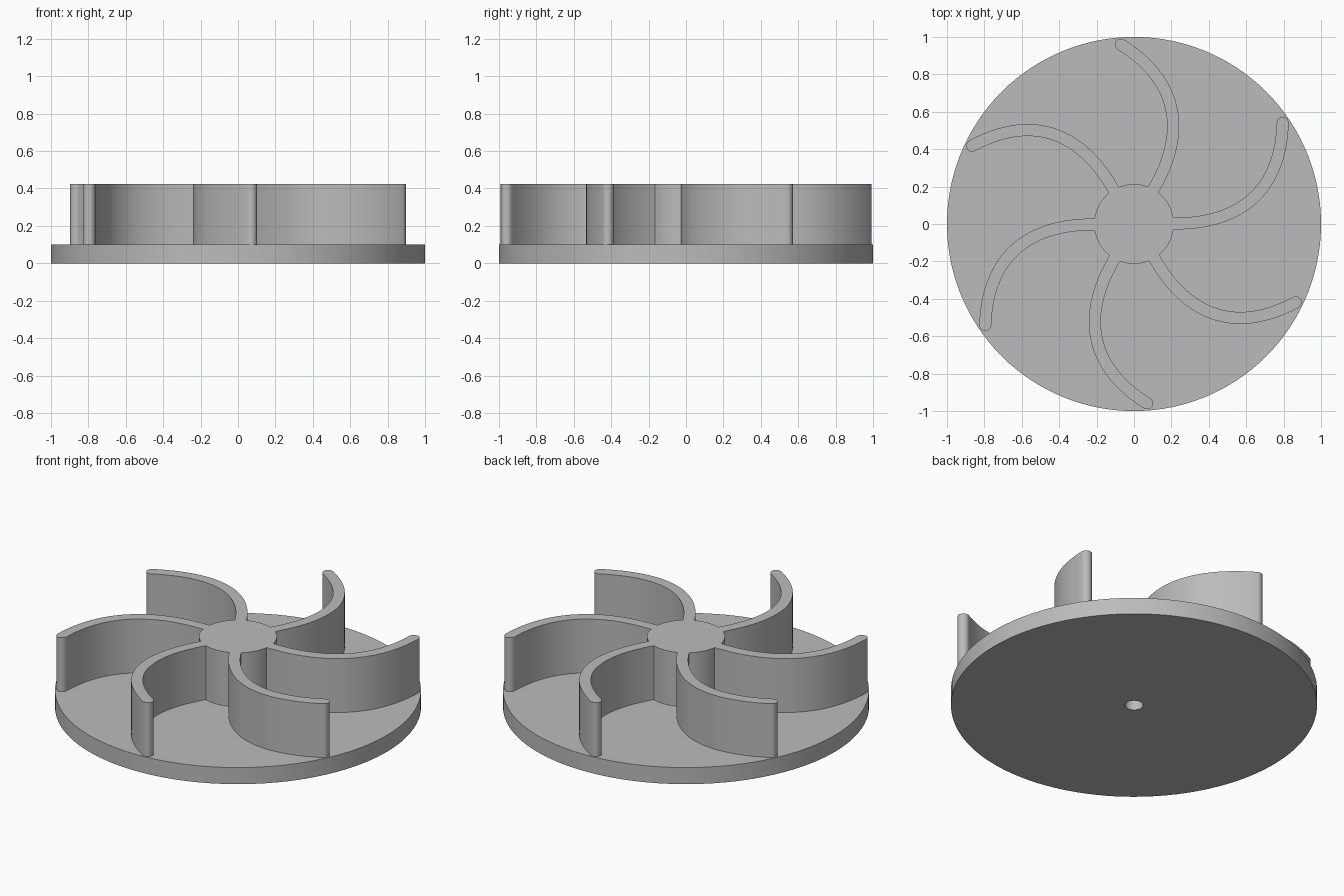
import bpy, bmesh, math
from mathutils import Vector, Matrix
from mathutils.geometry import interpolate_bezier

if "Cube" in bpy.data.objects:
    bpy.data.objects.remove(bpy.data.objects["Cube"])

BASE_TOP, TOP = 0.1, 0.425
HUB_R, BORE_R, BORE_TOP = 0.213, 0.05, 0.3
HALF = 0.032      # half the blade thickness
BLADES = 6

grey = bpy.data.materials.new("plain_grey")
grey.use_nodes = True
colour = (0.5, 0.5, 0.5, 1)
grey.diffuse_color = colour
grey.node_tree.nodes["Principled BSDF"].inputs["Base Color"].default_value = colour


def finish(bm, name):
    """Turn a bmesh into a smooth-shaded object with sharp edges kept."""
    bmesh.ops.remove_doubles(bm, verts=bm.verts, dist=1e-5)
    bmesh.ops.recalc_face_normals(bm, faces=bm.faces)
    mesh = bpy.data.meshes.new(name)
    bm.to_mesh(mesh)
    bm.free()
    mesh.materials.append(grey)
    obj = bpy.data.objects.new(name, mesh)
    bpy.context.collection.objects.link(obj)
    bpy.ops.object.select_all(action='DESELECT')
    obj.select_set(True)
    bpy.context.view_layer.objects.active = obj
    bpy.ops.object.shade_smooth_by_angle(angle=math.radians(30))
    return obj


def lathe(name, profile, closed, steps=128):
    """Spin a radius/height profile around the z axis."""
    bm = bmesh.new()
    verts = [bm.verts.new((r, 0, z)) for r, z in profile]
    edges = [bm.edges.new(pair) for pair in zip(verts, verts[1:])]
    if closed:
        edges.append(bm.edges.new((verts[-1], verts[0])))
    bmesh.ops.spin(bm, geom=verts + edges, cent=(0, 0, 0), axis=(0, 0, 1),
                   angle=math.tau, steps=steps, use_merge=True)
    return finish(bm, name)


# Round base plate with the shaft bore
lathe("base_plate", [(BORE_R, 0), (1, 0), (1, BASE_TOP), (BORE_R, BASE_TOP)], True)

# Central hub with the blind end of the bore
lathe("hub", [(0, BORE_TOP), (BORE_R, BORE_TOP), (BORE_R, BASE_TOP),
              (HUB_R, BASE_TOP), (HUB_R, TOP), (0, TOP)], False)

# Curved blade outline: offset centre line with a round tip
path = interpolate_bezier(Vector((0.2, 0.003)), Vector((0.59, -0.005)),
                          Vector((0.785, 0.2)), Vector((0.795, 0.54)), 33)
path = [Vector(p[:2]) for p in path]
right, left = [], []
for i, p in enumerate(path):
    t = (path[min(i + 1, len(path) - 1)] - path[max(i - 1, 0)]).normalized()
    side = Vector((t.y, -t.x)) * HALF
    right.append(p + side)
    left.append(p - side)
tip = [path[-1] + side * math.cos(a) + t * HALF * math.sin(a)
       for a in (math.pi * k / 12 for k in range(1, 12))]
outline = right + tip + left[::-1]

# Ring of blades
for n in range(BLADES):
    bm = bmesh.new()
    face = bm.faces.new([bm.verts.new((p.x, p.y, BASE_TOP - 0.01)) for p in outline])
    raised = bmesh.ops.extrude_face_region(bm, geom=[face], use_keep_orig=True)
    top = [g for g in raised["geom"] if isinstance(g, bmesh.types.BMVert)]
    bmesh.ops.translate(bm, verts=top, vec=(0, 0, TOP - BASE_TOP + 0.01))
    bm.transform(Matrix.Rotation(math.tau * n / BLADES, 4, 'Z'))
    finish(bm, f"blade_{n + 1}")
